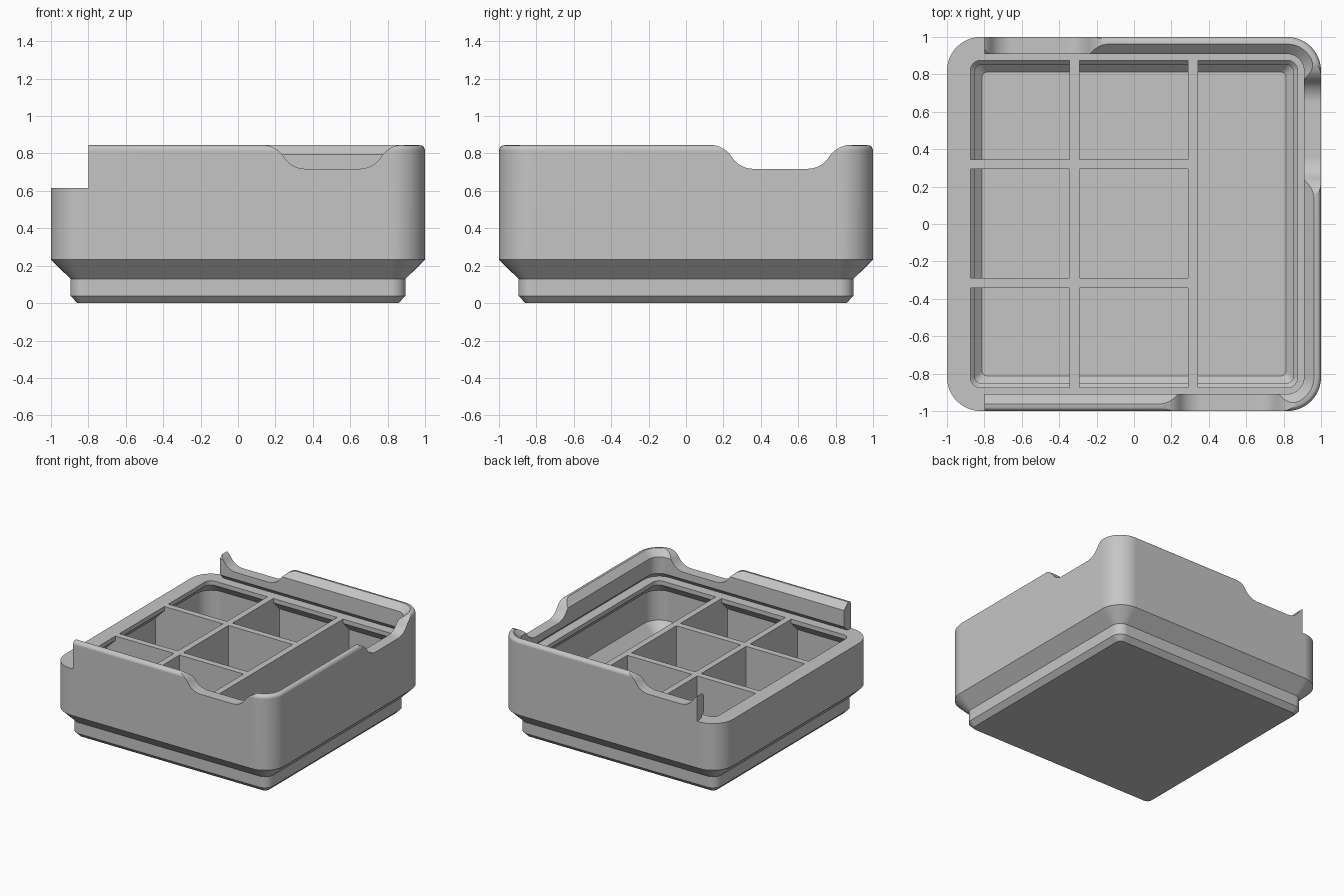
import bpy, bmesh, math
from mathutils import Matrix

default = bpy.data.objects.get("Cube")
if default:
    bpy.data.objects.remove(default, do_unlink=True)

GREY = (0.56, 0.56, 0.56, 1)
grey = bpy.data.materials.new("matte grey plastic")
grey.use_nodes = True
grey.diffuse_color = GREY
grey.node_tree.nodes["Principled BSDF"].inputs["Base Color"].default_value = GREY


def finish(name, bm):
    """Turn a bmesh into a linked grey object."""
    bmesh.ops.recalc_face_normals(bm, faces=bm.faces)
    mesh = bpy.data.meshes.new(name)
    bm.to_mesh(mesh)
    bm.free()
    mesh.materials.append(grey)
    obj = bpy.data.objects.new(name, mesh)
    bpy.context.collection.objects.link(obj)
    return obj


def rounded_ring(bm, half, z, steps=10):
    """Rounded square loop whose corners share one centre per corner."""
    r = max(half - 0.819, 0.025)
    ring = []
    for corner in range(4):
        mid = math.radians(45 + 90 * corner)
        cx = math.copysign(half - r, math.cos(mid))
        cy = math.copysign(half - r, math.sin(mid))
        for i in range(steps + 1):
            a = math.radians(90 * (corner + i / steps))
            ring.append(bm.verts.new((cx + r * math.cos(a), cy + r * math.sin(a), z)))
    return ring


def prism(name, outline, start, end, turn=0):
    """Extrude an (x, z) outline along y, then turn it about z in degrees."""
    bm = bmesh.new()
    face = bm.faces.new([bm.verts.new((x, start, z)) for x, z in outline])
    moved = bmesh.ops.extrude_face_region(bm, geom=[face])["geom"]
    verts = [v for v in moved if isinstance(v, bmesh.types.BMVert)]
    bmesh.ops.translate(bm, verts=verts, vec=(0, end - start, 0))
    bmesh.ops.transform(bm, verts=bm.verts, matrix=Matrix.Rotation(math.radians(turn), 4, "Z"))
    return finish(name, bm)


# Tray shell: outside from the foot up, over the lip, through the
# undercut lid groove and ledge, and down to the floor
shell = [
    (0.858, 0), (0.896, 0.039), (0.896, 0.13), (1.0, 0.232),
    (1.0, 0.815), (0.997, 0.828), (0.99, 0.838), (0.98, 0.843), (0.962, 0.845),
    (0.909, 0.795), (0.909, 0.66), (0.955, 0.615), (0.875, 0.615),
    (0.875, 0.58), (0.954, 0.5), (0.954, 0.255), (0.85, 0.15),
    (0.85, 0.085), (0.812, 0.048),
]
bm = bmesh.new()
rings = [rounded_ring(bm, half, z) for half, z in shell]
for low, high in zip(rings, rings[1:]):
    for i in range(len(low)):
        j = (i + 1) % len(low)
        bm.faces.new((low[i], low[j], high[j], high[i]))
bm.faces.new(rings[0])
bm.faces.new(rings[-1])
tray = finish("tray_shell", bm)

# Cutters: the open side of the lip and three finger scoops
PLATFORM = 0.615
cutters = [prism("open_side_cutter",
                 [(-1.2, PLATFORM), (-0.8, PLATFORM), (-0.8, 1), (-1.2, 1)], -1.2, 1.2)]

# Half of a scoop: two tangent arcs from its flat bottom to the rim
CENTRE, FLAT, REACH, BOTTOM, STEPS = 0.505, 0.145, 0.375, 0.718, 8
BEND = math.radians(58)
radius = (REACH - FLAT) / 2 / math.sin(BEND)
top = BOTTOM + 2 * radius * (1 - math.cos(BEND))
arc = [(radius * math.sin(BEND * i / STEPS), radius * (1 - math.cos(BEND * i / STEPS)))
       for i in range(STEPS + 1)]
rise = [(FLAT + u, BOTTOM + z) for u, z in arc]
rise += [(REACH - u, top - z) for u, z in reversed(arc[:-1])]
rise.append((REACH, 1))
scoop = [(CENTRE - u, z) for u, z in reversed(rise)] + [(CENTRE + u, z) for u, z in rise]
for side, turn in (("front", 0), ("left", 90), ("back", 180)):
    cutters.append(prism(side + "_scoop_cutter", scoop, -1.2, -0.85, turn))

bpy.context.view_layer.objects.active = tray
for cutter in cutters:
    mod = tray.modifiers.new("cut", "BOOLEAN")
    mod.operation = "DIFFERENCE"
    mod.solver = "EXACT"
    mod.object = cutter
    bpy.ops.object.modifier_apply(modifier=mod.name)
    bpy.data.objects.remove(cutter, do_unlink=True)

bpy.ops.object.select_all(action="DESELECT")
tray.select_set(True)
bpy.ops.object.shade_smooth_by_angle(angle=math.radians(30))
even = tray.modifiers.new("even shading", "WEIGHTED_NORMAL")
even.keep_sharp = True

# Dividers: thin walls whose ends follow the inside of the shell
end = [(0.83, 0.03), (0.87, 0.13), (0.975, 0.24), (0.975, 0.515), (0.875, PLATFORM)]
left_end = [(-x, z) for x, z in reversed(end)]
THICK = 0.026
for name, x in (("middle_divider", -0.318), ("long_divider", 0.316)):
    prism(name, end + left_end, -x - THICK, -x + THICK, 90)
for name, y in (("front_divider", -0.316), ("back_divider", 0.32)):
    prism(name, [(0.3, 0.03), (0.3, PLATFORM)] + left_end, y - THICK, y + THICK)
